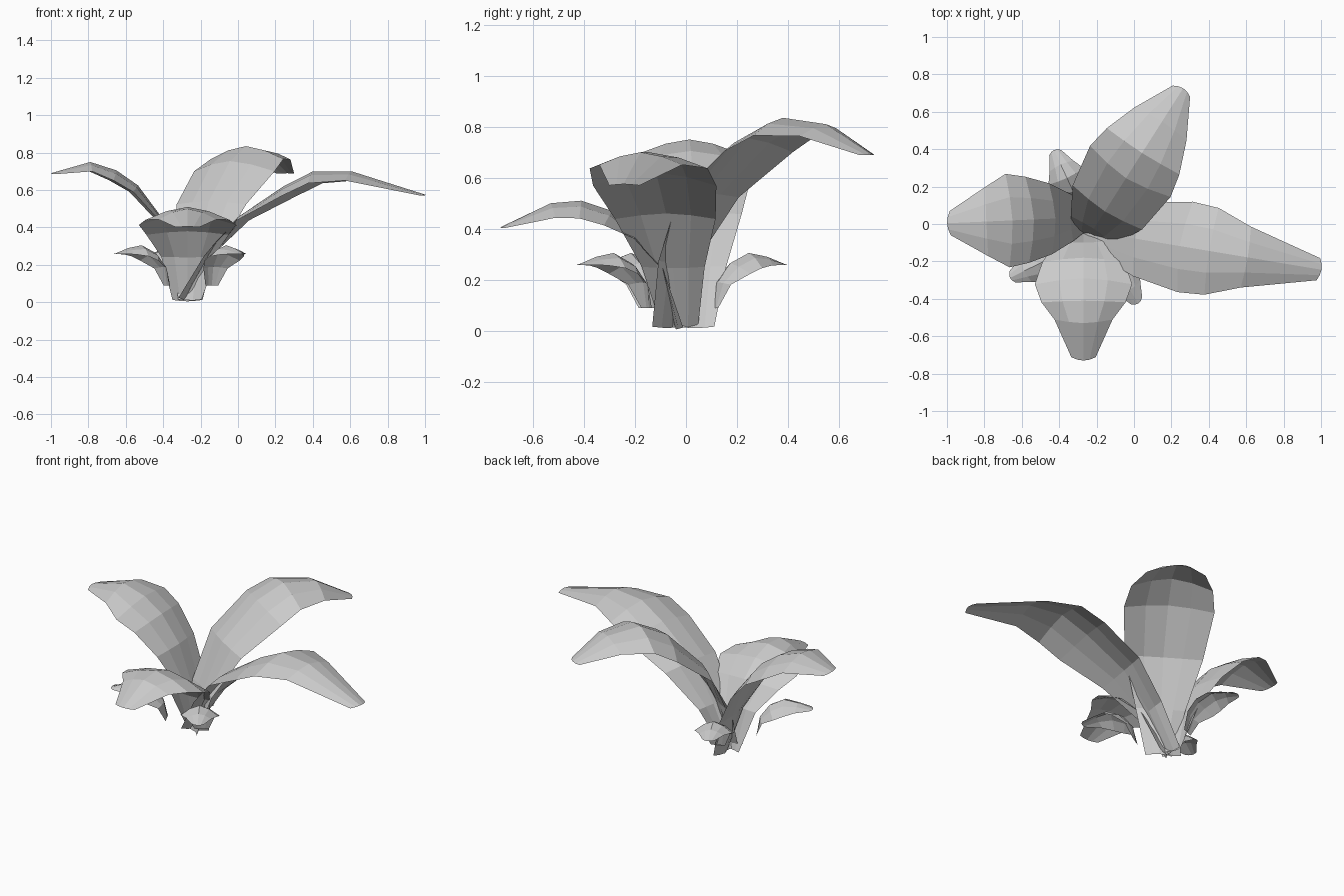
import bpy
from math import cos, sin, radians
from mathutils import Vector


def leaf(name, origin, angle, sections):
    """Arched leaf sheet. Sections are (reach, height, half width, edge droop)."""
    a = radians(angle)
    out = Vector((cos(a), sin(a), 0))
    side = Vector((-sin(a), cos(a), 0))
    base = Vector((origin[0], origin[1], 0))
    up = Vector((0, 0, 1))
    spine = [base + out * s[0] + up * s[1] for s in sections]
    verts = []
    n = len(sections)
    for i, (r, z, w, droop) in enumerate(sections):
        tangent = (spine[min(i + 1, n - 1)] - spine[max(i - 1, 0)]).normalized()
        normal = tangent.cross(side).normalized()
        for u in (-1, -0.5, 0, 0.5, 1):
            p = spine[i] + side * (w * u) - normal * (droop * abs(u) ** 1.6)
            if i == n - 1:                      # slightly rounded tip
                p -= tangent * (0.015 * u * u)
            verts.append(p)
    faces = []
    for i in range(n - 1):
        for j in range(4):
            k = i * 5 + j
            faces.append((k, k + 5, k + 6, k + 1))
    mesh = bpy.data.meshes.new(name)
    mesh.from_pydata(verts, [], faces)
    ob = bpy.data.objects.new(name, mesh)
    bpy.context.collection.objects.link(ob)
    return ob


# Four large leaves
leaf("left_leaf", (-0.29, 0.035), 182.5, [
    (0, 0.01, 0.075, -0.03), (0.05, 0.25, 0.125, -0.01), (0.13, 0.47, 0.19, 0.03),
    (0.245, 0.625, 0.23, 0.05), (0.36, 0.705, 0.25, 0.06), (0.5, 0.75, 0.185, 0.05),
    (0.71, 0.69, 0.065, 0.01)])

leaf("back_leaf", (-0.215, -0.025), 57.5, [
    (-0.05, 0.01, 0.075, -0.03), (0.0, 0.27, 0.14, -0.01), (0.11, 0.54, 0.22, 0.03),
    (0.32, 0.755, 0.255, 0.07), (0.48, 0.835, 0.23, 0.07), (0.68, 0.81, 0.165, 0.05),
    (0.89, 0.69, 0.055, 0.01)])

leaf("front_leaf", (-0.27, -0.07), 270, [
    (-0.03, 0.005, 0.08, -0.03), (0.03, 0.24, 0.14, -0.01), (0.11, 0.38, 0.22, 0.03),
    (0.22, 0.47, 0.26, 0.065), (0.34, 0.51, 0.225, 0.07), (0.46, 0.50, 0.155, 0.06),
    (0.66, 0.405, 0.065, 0.01)])

leaf("right_leaf", (-0.25, -0.035), -9.5, [
    (-0.03, 0.01, 0.075, -0.03), (0.1, 0.245, 0.125, -0.01), (0.26, 0.46, 0.2, 0.03),
    (0.5, 0.62, 0.245, 0.06), (0.66, 0.70, 0.235, 0.065), (0.87, 0.70, 0.165, 0.05),
    (1.27, 0.575, 0.06, 0.01)])

# Three small outer leaves
small = [(0, 0.09, 0.04, 0.0), (0.015, 0.19, 0.075, 0.025), (0.07, 0.265, 0.11, 0.055),
         (0.15, 0.305, 0.105, 0.06), (0.23, 0.29, 0.07, 0.035), (0.315, 0.258, 0.035, 0.005)]
for name, origin, angle in (("small_leaf_back", (-0.295, 0.11), 115),
                            ("small_leaf_left", (-0.38, -0.15), 206),
                            ("small_leaf_right", (-0.14, -0.155), 301)):
    leaf(name, origin, angle, small)
